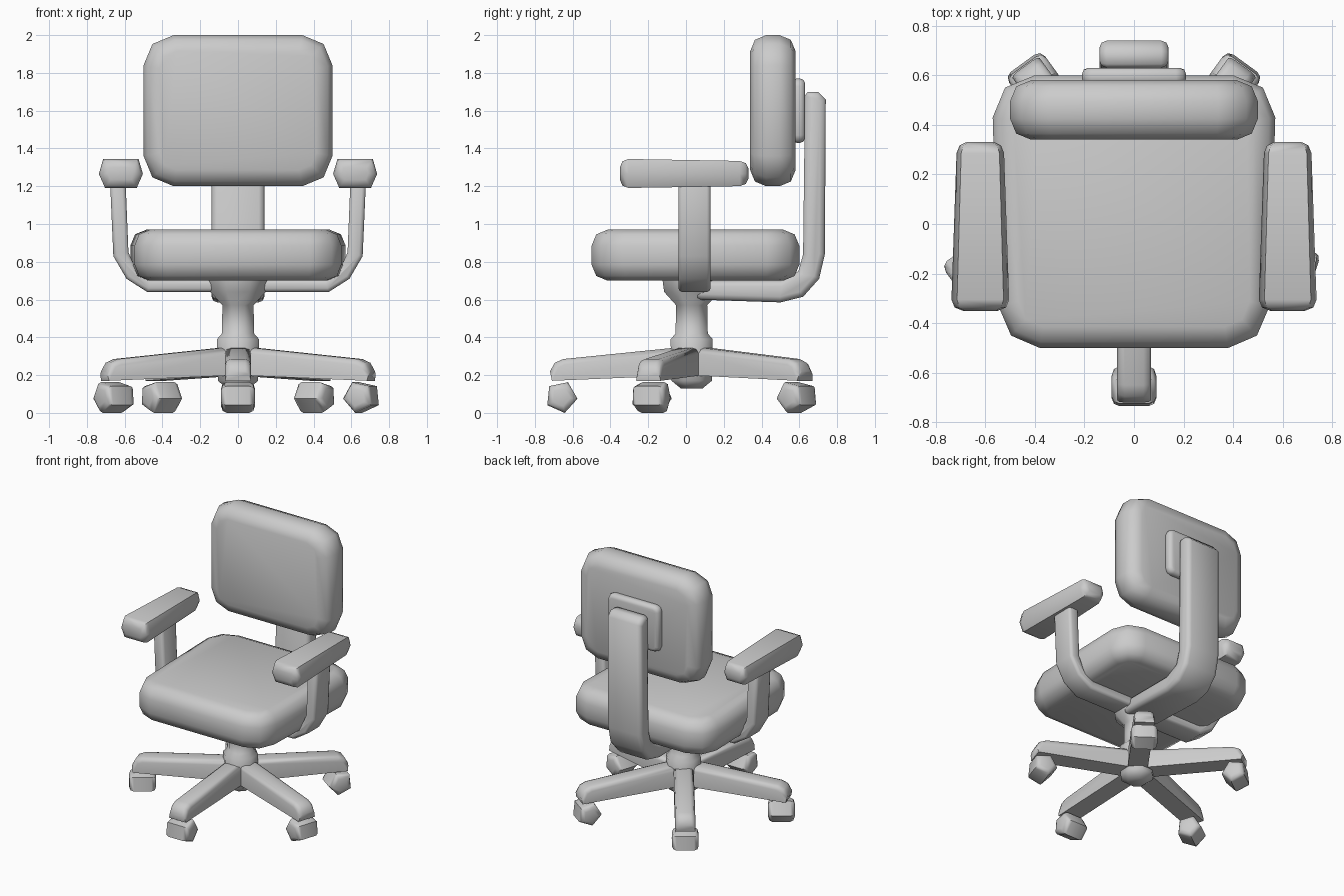
import bpy, bmesh, math
from mathutils import Matrix

if "Cube" in bpy.data.objects:
    bpy.data.objects.remove(bpy.data.objects["Cube"])

CY = 0.03  # y of the swivel axis


def finish(name, bm, angle=50, mat=None):
    bmesh.ops.recalc_face_normals(bm, faces=bm.faces)
    if mat:
        bm.transform(mat)
    me = bpy.data.meshes.new(name)
    bm.to_mesh(me)
    bm.free()
    ob = bpy.data.objects.new(name, me)
    bpy.context.collection.objects.link(ob)
    bpy.ops.object.select_all(action='DESELECT')
    ob.select_set(True)
    bpy.context.view_layer.objects.active = ob
    bpy.ops.object.shade_smooth_by_angle(angle=math.radians(angle))
    return ob


def prism(pts, axis, a, b, bevel=0, seg=2, limit=60, zmin=-1):
    """Extrude a 2D profile along an axis and round its rims."""
    place = {'x': lambda u, v, w: (w, u, v), 'y': lambda u, v, w: (u, w, v),
             'z': lambda u, v, w: (u, v, w)}[axis]
    bm = bmesh.new()
    lo = [bm.verts.new(place(u, v, a)) for u, v in pts]
    hi = [bm.verts.new(place(u, v, b)) for u, v in pts]
    bm.faces.new(lo)
    bm.faces.new(hi)
    n = len(pts)
    for i in range(n):
        j = (i + 1) % n
        bm.faces.new((lo[i], lo[j], hi[j], hi[i]))
    bmesh.ops.recalc_face_normals(bm, faces=bm.faces)
    if bevel:
        edges = [e for e in bm.edges if e.calc_face_angle() > math.radians(limit)
                 and min(v.co.z for v in e.verts) > zmin]
        bmesh.ops.bevel(bm, geom=edges, offset=bevel, segments=seg, profile=0.5,
                        affect='EDGES', clamp_overlap=True)
    return bm


def round_rect(x0, x1, y0, y1, r, seg=2):
    pts = []
    for k, (cx, cy) in enumerate([(x1 - r, y1 - r), (x0 + r, y1 - r),
                                  (x0 + r, y0 + r), (x1 - r, y0 + r)]):
        for i in range(seg + 1):
            t = math.pi / 2 * (k + i / seg)
            pts.append((cx + r * math.cos(t), cy + r * math.sin(t)))
    return pts


# Seat cushion, slightly narrower at the front
bm = prism(round_rect(-0.57, 0.57, -0.5, 0.6, 0.17), 'z', 0.7, 0.97, 0.085)
for v in bm.verts:
    v.co.x *= 0.95 + 0.05 * min(1, (v.co.y + 0.5) / 0.8)
finish("seat", bm)

# Backrest cushion and its mounting pad
finish("backrest", prism(round_rect(-0.5, 0.5, 1.2, 2.0, 0.16), 'y', 0.34, 0.58, 0.085))
finish("backrest_mount", prism(round_rect(-0.21, 0.21, 1.43, 1.77, 0.04), 'y', 0.56, 0.63, 0.025))

# Bent bar carrying the backrest
bar = [(0.05, 0.6), (0.5, 0.585), (0.62, 0.615), (0.705, 0.71), (0.735, 0.84),
       (0.74, 1.66), (0.70, 1.70), (0.645, 1.70), (0.63, 1.68), (0.62, 0.84),
       (0.595, 0.75), (0.5, 0.7), (0.05, 0.7)]
finish("back_bar", prism(bar, 'x', -0.14, 0.14, 0.03))

# U-shaped arm support passing under the seat
half = [(0.48, 0.64), (0.59, 0.71), (0.66, 0.83), (0.677, 1.22),
        (0.595, 1.22), (0.58, 0.85), (0.54, 0.76), (0.46, 0.705)]
support = half + [(-x, z) for x, z in reversed(half)]
finish("arm_support", prism(support, 'y', -0.04, 0.13, 0.02))

# Armrest pads with a six-sided section, tapering to the back
section = [(0.095, 1.345), (0.118, 1.265), (0.085, 1.19),
           (-0.085, 1.19), (-0.118, 1.265), (-0.095, 1.345)]
for side, name in ((1, "right"), (-1, "left")):
    bm = prism(section, 'y', -0.35, 0.33, 0.045, limit=75)
    for v in bm.verts:
        t = (v.co.y + 0.35) / 0.68
        v.co.x *= 1 - 0.2 * t
        v.co.z = 1.265 + (v.co.z - 1.265) * (1 - 0.15 * t)
        v.co.x = side * (v.co.x + 0.62)
    finish("armrest_" + name, bm)

# Swivel column: turned profile with eight sides
profile = [(0.06, 0.13), (0.11, 0.17), (0.115, 0.39), (0.088, 0.42),
           (0.085, 0.57), (0.15, 0.64), (0.16, 0.71)]
bm = bmesh.new()
rings = [[bm.verts.new((r * math.cos((i + 0.5) * math.pi / 4) * 1.05,
                        CY + r * math.sin((i + 0.5) * math.pi / 4) * 1.05, z))
          for i in range(8)] for r, z in profile]
for a, b in zip(rings, rings[1:]):
    for i in range(8):
        j = (i + 1) % 8
        bm.faces.new((a[i], a[j], b[j], b[i]))
bm.faces.new(rings[0])
bm.faces.new(rings[-1])
finish("column", bm)

# Five star legs and casters, first one pointing forward
leg = [(0.02, 0.2), (0.74, 0.17), (0.75, 0.22), (0.725, 0.265), (0.68, 0.285), (0.02, 0.352)]
wheel = [(0.086 * math.cos(math.radians(a)), 0.084 + 0.086 * math.sin(math.radians(a)))
         for a in range(-30, 330, 72)]
swivel = [0, 0, 0, 0, 108]
for i in range(5):
    turn = Matrix.Translation((0, CY, 0)) @ Matrix.Rotation(math.radians(72 * i - 90), 4, 'Z')
    finish(f"leg_{i + 1}", prism(leg, 'y', -0.068, 0.068, 0.03, zmin=0.205), mat=turn)
    spot = turn @ Matrix.Translation((0.69, 0, 0)) @ Matrix.Rotation(math.radians(swivel[i]), 4, 'Z')
    finish(f"caster_{i + 1}", prism(wheel, 'y', -0.09, 0.09, 0.03, limit=80), mat=spot)
